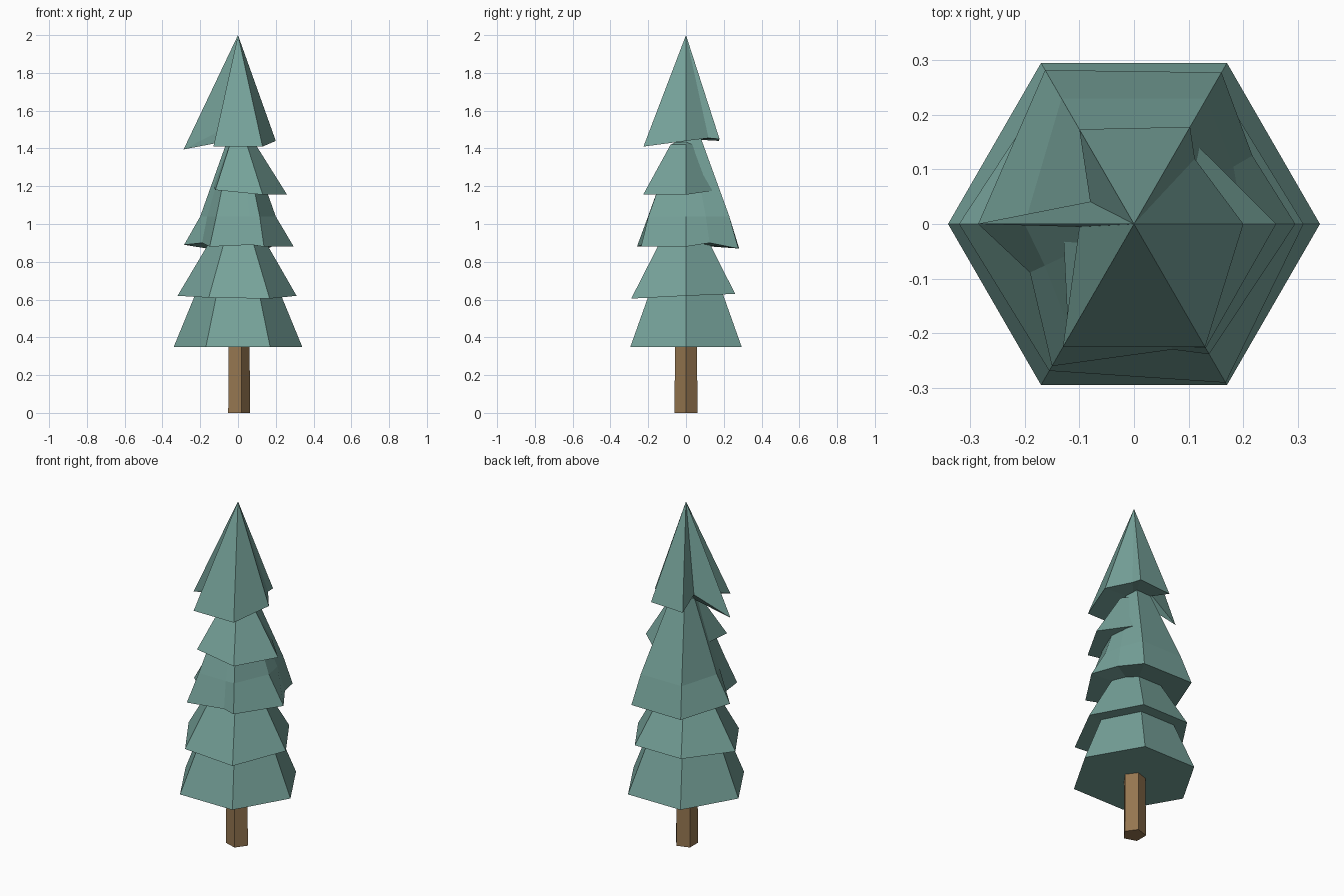
import bpy, bmesh
from math import radians, cos, sin

cube = bpy.data.objects.get("Cube")
if cube:
    bpy.data.objects.remove(cube, do_unlink=True)


def make_material(name, colour):
    mat = bpy.data.materials.new(name)
    mat.use_nodes = True
    mat.diffuse_color = (*colour, 1)
    mat.node_tree.nodes["Principled BSDF"].inputs["Base Color"].default_value = (*colour, 1)
    return mat


needles = make_material("needle green", (0.18, 0.36, 0.32))
bark = make_material("bark brown", (0.30, 0.18, 0.08))


def polar(angle, radius, z):
    a = radians(angle)
    return (radius * cos(a), radius * sin(a), z)


def add_layer(name, mat, rings, tip_z, base_z):
    """Skin stacked rings of (angle, radius, z), closed by a fan at each end."""
    bm = bmesh.new()
    loops = [[bm.verts.new(polar(*p)) for p in ring] for ring in rings]
    n = len(loops[0])
    base = bm.verts.new((0, 0, base_z))
    tip = bm.verts.new((0, 0, tip_z))
    for i in range(n):
        j = (i + 1) % n
        bm.faces.new((base, loops[0][j], loops[0][i]))
        for low, high in zip(loops, loops[1:]):
            bm.faces.new((low[i], low[j], high[j], high[i]))
        bm.faces.new((loops[-1][i], loops[-1][j], tip))
    bmesh.ops.recalc_face_normals(bm, faces=bm.faces)
    mesh = bpy.data.meshes.new(name)
    bm.to_mesh(mesh)
    bm.free()
    mesh.materials.append(mat)
    obj = bpy.data.objects.new(name, mesh)
    bpy.context.collection.objects.link(obj)


def shrink(rim, scale, z):
    return [(a, r * scale, z) for a, r, _ in rim]


# Trunk: five-sided post, slightly tapered
post = [(72 * i, 0.064, 0) for i in range(5)]
add_layer("trunk", bark, [post, shrink(post, 0.95, 0.4)], 0.4, 0)

# Lowest skirt: regular hexagon
rim = [(60 * i, 0.34, 0.35) for i in range(6)]
add_layer("bottom_branches", needles, [rim, shrink(rim, 0.65, 0.64)], 0.66, 0.35)

# Second skirt
rim = [(0, 0.31, 0.62), (60, 0.30, 0.63), (120, 0.30, 0.63),
       (180, 0.32, 0.62), (240, 0.31, 0.61), (300, 0.335, 0.605)]
add_layer("lower_branches", needles, [rim, shrink(rim, 0.48, 0.9)], 0.92, 0.63)

# Middle skirt: flared, notched, running up at the back to the crown
rim = [(0, 0.295, 0.88), (30, 0.25, 0.9), (60, 0.32, 0.87), (120, 0.325, 0.87),
       (180, 0.285, 0.89), (205, 0.21, 0.9), (240, 0.30, 0.88),
       (287, 0.24, 0.89), (300, 0.275, 0.88)]
waist = [0.2, 0.21, 0.265, 0.265, 0.2, 0.18, 0.23, 0.21, 0.23]
flare = [(p[0], r, 1.04) for p, r in zip(rim, waist)]
neck = [(a, r * 0.35 if 50 < a < 130 else r * 0.27, 1.45) for a, r, _ in flare]
add_layer("middle_branches", needles, [rim, flare, neck], 1.47, 0.9)

# Upper skirt: protrudes at the front and +x side only
rim = [(0, 0.26, 1.155), (60, 0.19, 1.18), (120, 0.15, 1.2),
       (180, 0.13, 1.2), (240, 0.24, 1.18), (300, 0.262, 1.155)]
add_layer("upper_branches", needles, [rim, shrink(rim, 0.36, 1.42)], 1.46, 1.18)

# Crown: pointed, with deep notches beside the -x spike
rim = [(0, 0.2, 1.44), (47, 0.163, 1.455), (60, 0.205, 1.45), (120, 0.2, 1.44),
       (153, 0.09, 1.49), (180, 0.288, 1.395), (183, 0.1, 1.49),
       (240, 0.26, 1.41), (300, 0.26, 1.41)]
add_layer("crown", needles, [rim], 2.0, 1.45)
